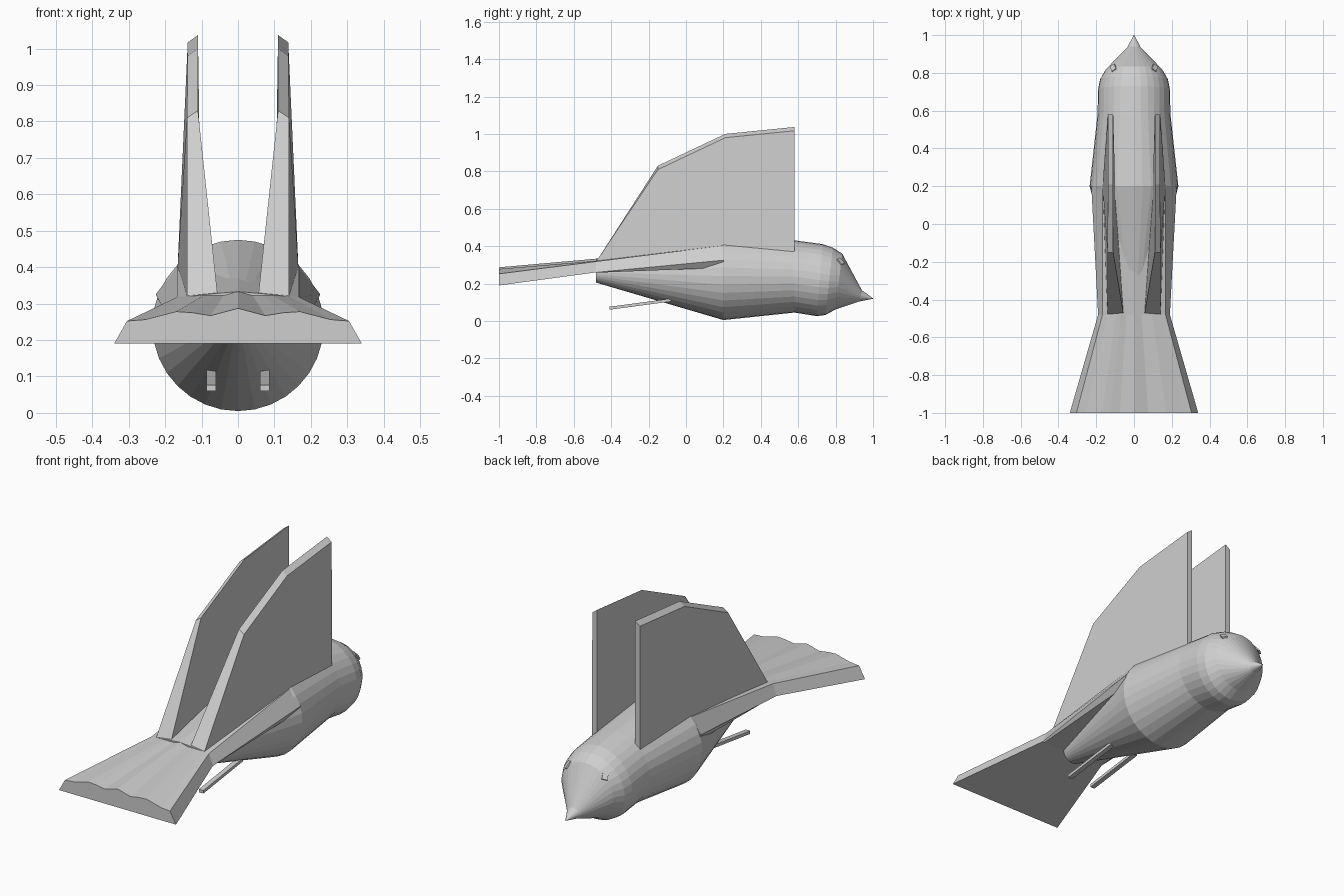
import bpy, bmesh, math
from mathutils import Vector

if "Cube" in bpy.data.objects:
    bpy.data.objects.remove(bpy.data.objects["Cube"])

grey = bpy.data.materials.new("plain grey")
grey.diffuse_color = (0.62, 0.62, 0.62, 1)
grey.use_nodes = True
grey.node_tree.nodes["Principled BSDF"].inputs["Base Color"].default_value = grey.diffuse_color


def loft(name, rings):
    """Skin a list of equal-length closed sections and cap both ends."""
    bm = bmesh.new()
    loops = [[bm.verts.new(p) for p in ring] for ring in rings]
    n = len(loops[0])
    for a, b in zip(loops, loops[1:]):
        for i in range(n):
            j = (i + 1) % n
            bm.faces.new((a[i], a[j], b[j], b[i]))
    bm.faces.new(loops[0])
    bm.faces.new(loops[-1])
    bmesh.ops.remove_doubles(bm, verts=bm.verts, dist=1e-5)
    bmesh.ops.recalc_face_normals(bm, faces=bm.faces)
    mesh = bpy.data.meshes.new(name)
    bm.to_mesh(mesh)
    bm.free()
    mesh.materials.append(grey)
    ob = bpy.data.objects.new(name, mesh)
    bpy.context.collection.objects.link(ob)
    return ob


def oval(top, bottom, half_width, sides=32):
    """Cross-section through a top and a bottom (y, z) point."""
    cy, cz = (top[0] + bottom[0]) / 2, (top[1] + bottom[1]) / 2
    dy, dz = (top[0] - bottom[0]) / 2, (top[1] - bottom[1]) / 2
    ring = []
    for i in range(sides):
        a = 2 * math.pi * i / sides
        c = math.cos(a)
        ring.append((half_width * math.sin(a), cy + dy * c, cz + dz * c))
    return ring


# Body, head and beak in one skin
loft("body", [
    oval((-0.48, 0.315), (-0.48, 0.205), 0.055),
    oval((0.20, 0.475), (0.20, 0.005), 0.235),
    oval((0.58, 0.431), (0.58, 0.045), 0.193),
    oval((0.73, 0.411), (0.70, 0.026), 0.190),
    oval((0.785, 0.392), (0.745, 0.032), 0.180),
    oval((0.835, 0.360), (0.80, 0.062), 0.150),
    oval((0.94, 0.165), (0.93, 0.105), 0.036),
    oval((1.0, 0.121), (1.0, 0.119), 0.001),
])


def tail_section(y, top, bottom):
    """Symmetric section: top points run from the centre outwards."""
    right = [(x, y, z) for x, z in top + bottom]
    left = [(-x, y, z) for x, z in reversed(top[1:] + bottom)]
    return right + left


# Fanned tail with its rippled top
loft("tail", [
    tail_section(-1.0, [(0, 0.287), (0.075, 0.267), (0.125, 0.275), (0.17, 0.278),
                        (0.255, 0.256), (0.305, 0.252)], [(0.34, 0.19)]),
    tail_section(-0.48, [(0, 0.333), (0.04, 0.322), (0.07, 0.322), (0.095, 0.322),
                         (0.14, 0.321), (0.167, 0.318)], [(0.19, 0.26)]),
])

# Rump slab joining the tail to the back
loft("rump", [
    tail_section(-0.48, [(0, 0.333), (0.14, 0.321), (0.167, 0.318)],
                 [(0.19, 0.26), (0.18, 0.258)]),
    tail_section(0.20, [(0, 0.44), (0.13, 0.415), (0.167, 0.403)],
                 [(0.226, 0.325), (0.205, 0.285)]),
])

# Raised wings: inner and outer outlines as (x, y, z)
inner = [(0.055, -0.48, 0.315), (0.10, 0.20, 0.38), (0.11, 0.58, 0.35),
         (0.11, 0.58, 1.037), (0.11, 0.21, 1.0), (0.11, -0.15, 0.83)]
outer = [(0.14, -0.48, 0.318), (0.166, 0.20, 0.395), (0.14, 0.58, 0.36),
         (0.138, 0.58, 1.017), (0.138, 0.21, 0.98), (0.14, -0.15, 0.81)]


def box_section(x0, x1, y, z0, z1):
    return [(x0, y, z0), (x1, y, z0), (x1, y, z1), (x0, y, z1)]


for side, s in (("right", 1), ("left", -1)):
    loft(side + "_wing", [[(s * x, y, z) for x, y, z in o] for o in (inner, outer)])

    # Trailing leg
    loft(side + "_leg", [
        box_section(s * 0.060, s * 0.086, -0.41, 0.060, 0.076),
        box_section(s * 0.060, s * 0.086, -0.08, 0.104, 0.120),
    ])

    # Small square eye plate lying on the head
    centre = Vector((s * 0.109, 0.826, 0.318))
    normal = Vector((s * 0.55, 0.5, 0.62)).normalized()
    up = Vector((0, -0.45, 1))
    up = (up - normal * up.dot(normal)).normalized()
    across = normal.cross(up)
    loft(side + "_eye", [
        [centre + normal * d + across * u * 0.014 + up * v * 0.02
         for u, v in ((-1, -1), (1, -1), (1, 1), (-1, 1))]
        for d in (-0.003, 0.005)])
